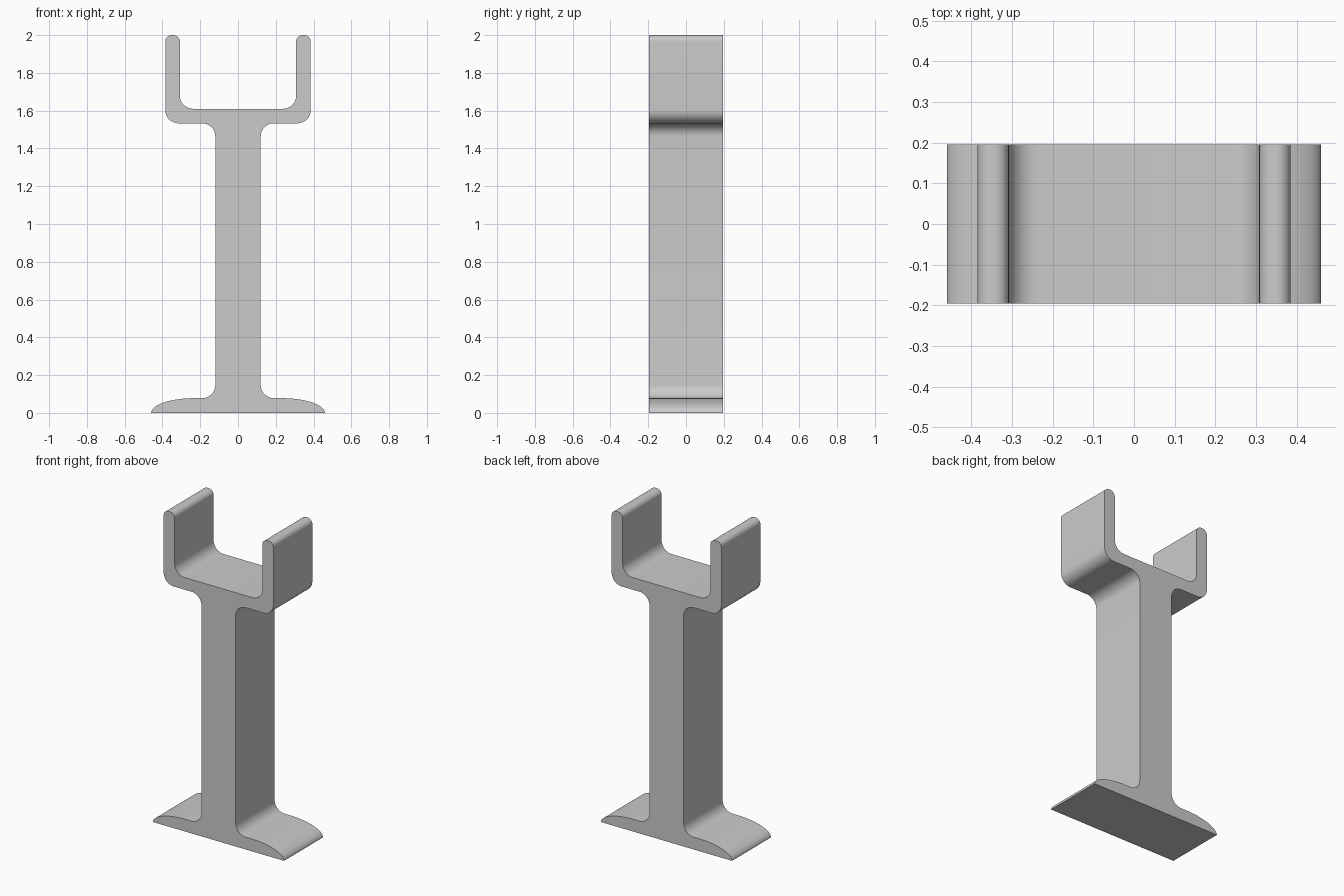
import bpy, bmesh, math

if "Cube" in bpy.data.objects:
    bpy.data.objects.remove(bpy.data.objects["Cube"])

DEPTH = 0.195  # half depth along y

grey = bpy.data.materials.new("light_grey")
grey.diffuse_color = (0.6, 0.6, 0.6, 1)
grey.use_nodes = True
grey.node_tree.nodes["Principled BSDF"].inputs["Base Color"].default_value = grey.diffuse_color


def arc(cx, cz, rx, rz, a0, a1, n=12):
    """Elliptical arc points between two angles in degrees."""
    return [(cx + rx * math.cos(math.radians(a0 + (a1 - a0) * i / n)),
             cz + rz * math.sin(math.radians(a0 + (a1 - a0) * i / n)))
            for i in range(n + 1)]


# Right half of the outline, from foot tip up to the cradle floor
half = (
    arc(0.23, 0.0, 0.23, 0.078, 0, 90, 20)            # domed foot
    + arc(0.19, 0.148, 0.07, 0.07, 270, 180)          # foot to post fillet
    + arc(0.19, 1.463, 0.07, 0.07, 180, 90)           # post to cradle fillet
    + arc(0.315, 1.603, 0.07, 0.07, 270, 360)         # outer cradle corner
    + arc(0.351, 1.966, 0.034, 0.034, 0, 90)          # arm tip, outer
    + arc(0.342, 1.966, 0.034, 0.034, 90, 180)        # arm tip, inner
    + arc(0.238, 1.68, 0.07, 0.07, 360, 270)          # inner cradle corner
)
outline = half + [(-x, z) for x, z in reversed(half)]

# Extrude the mirrored outline through the depth
bm = bmesh.new()
face = bm.faces.new([bm.verts.new((x, -DEPTH, z)) for x, z in outline])
ext = bmesh.ops.extrude_face_region(bm, geom=[face], use_keep_orig=True)
moved = [v for v in ext["geom"] if isinstance(v, bmesh.types.BMVert)]
bmesh.ops.translate(bm, verts=moved, vec=(0, 2 * DEPTH, 0))
bmesh.ops.recalc_face_normals(bm, faces=bm.faces)

mesh = bpy.data.meshes.new("support_stand")
bm.to_mesh(mesh)
bm.free()
stand = bpy.data.objects.new("support_stand", mesh)
bpy.context.collection.objects.link(stand)
mesh.materials.append(grey)

# Smooth fillets, sharp end faces
bpy.context.view_layer.objects.active = stand
stand.select_set(True)
bpy.ops.object.shade_smooth_by_angle(angle=math.radians(30))
